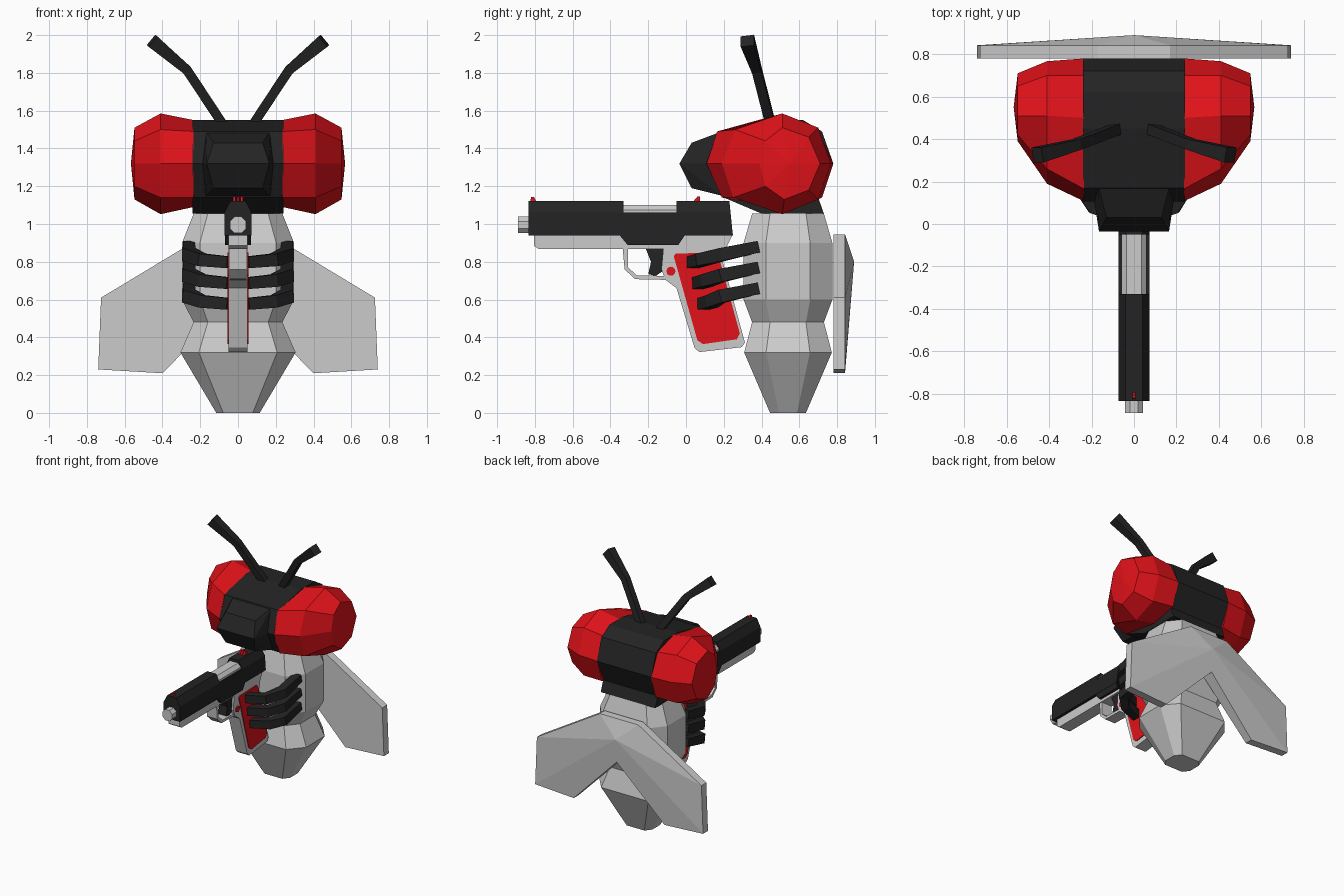
import bpy, bmesh, math
from mathutils import Vector

if "Cube" in bpy.data.objects:
    bpy.data.objects.remove(bpy.data.objects["Cube"])


def material(name, rgb):
    m = bpy.data.materials.new(name)
    m.diffuse_color = (*rgb, 1)
    m.use_nodes = True
    m.node_tree.nodes["Principled BSDF"].inputs["Base Color"].default_value = m.diffuse_color
    return m


BLACK = material("black", (0.017, 0.017, 0.018))
RED = material("red", (0.75, 0.006, 0.01))


def finish(name, bm, mat):
    bmesh.ops.recalc_face_normals(bm, faces=bm.faces[:])
    me = bpy.data.meshes.new(name)
    bm.to_mesh(me)
    bm.free()
    ob = bpy.data.objects.new(name, me)
    bpy.context.collection.objects.link(ob)
    if mat:
        me.materials.append(mat)
    return ob


def loft(name, rings, mat=None, tip=None):
    """Skin a list of equal-length rings, closed by caps or a fan to a tip."""
    bm = bmesh.new()
    vs = [[bm.verts.new(p) for p in r] for r in rings]
    n = len(vs[0])
    for a, b in zip(vs, vs[1:]):
        for i in range(n):
            j = (i + 1) % n
            bm.faces.new((a[i], a[j], b[j], b[i]))
    bm.faces.new(vs[0])
    if tip:
        t = bm.verts.new(tip)
        for i in range(n):
            bm.faces.new((vs[-1][i], vs[-1][(i + 1) % n], t))
    else:
        bm.faces.new(vs[-1])
    return finish(name, bm, mat)


def prism(name, yz, w, mat=None, x=0):
    """Side-view outline extruded across x with half width w."""
    return loft(name, [[(x + s * w, y, z) for y, z in yz] for s in (-1, 1)], mat)


def along_y(name, half, y0, y1, mat=None):
    """Symmetric front-view section extruded from y0 to y1."""
    sec = half + [(-x, z) for x, z in reversed(half)]
    return loft(name, [[(x, y, z) for x, z in sec] for y in (y0, y1)], mat)


def hull(name, pts, mat=None):
    bm = bmesh.new()
    for p in pts:
        bm.verts.new(p)
    bmesh.ops.convex_hull(bm, input=bm.verts[:])
    return finish(name, bm, mat)


def bar(name, path, sizes, mat):
    """Square bar following a path."""
    path = [Vector(p) for p in path]
    rings = []
    for i, p in enumerate(path):
        d = (path[min(i + 1, len(path) - 1)] - path[max(i - 1, 0)]).normalized()
        ref = Vector((0, 0, 1)) if abs(d.z) < 0.6 else Vector((0, 1, 0))
        u = d.cross(ref).normalized()
        v = d.cross(u)
        h = sizes[i] / 2
        rings.append([p + u * a * h + v * b * h
                      for a, b in ((-1, -1), (1, -1), (1, 1), (-1, 1))])
    return loft(name, rings, mat)


# Eight-sided segmented body: z, half width, half depth
rings = []
for z, a, b in ((0, .115, .095), (.32, .305, .232), (.48, .235, .19), (.6, .297, .235),
                (.9, .297, .235), (1.055, .235, .19)):
    f, s = .68 * a, .5 * b
    rings.append([(x, .54 + y, z) for x, y in (
        (-f, -b), (f, -b), (a, -s), (a, s), (f, b), (-f, b), (-a, s), (-a, -s))])
loft("body", rings)

# Head band, with neck underneath
prism("head", [(.105, 1.32), (.17, 1.49), (.45, 1.55), (.62, 1.55), (.72, 1.49), (.78, 1.32),
               (.70, 1.14), (.73, 1.055), (.40, 1.055), (.2, 1.14)], .24, BLACK)
hull("snout", [(s * x, y, z) for s in (-1, 1) for x, y, z in (
    (.2, .19, 1.32), (.17, .19, 1.49), (.17, .19, 1.15),
    (.13, .03, 1.43), (.165, -.035, 1.32), (.13, .03, 1.19))], BLACK)

# Eyes and antennae
eye_in = [(.107, 1.32), (.165, 1.49), (.5, 1.55), (.7, 1.49), (.78, 1.32), (.72, 1.14),
          (.51, 1.09), (.19, 1.14)]
eye_mid = [(.19, 1.32), (.26, 1.5), (.51, 1.585), (.7, 1.51), (.767, 1.32), (.7, 1.13),
           (.51, 1.052), (.25, 1.14)]
eye_out = [(.39, 1.32), (.42, 1.44), (.51, 1.51), (.65, 1.46), (.71, 1.32), (.65, 1.18),
           (.52, 1.13), (.42, 1.2)]
for s, side in ((1, "right"), (-1, "left")):
    loft("eye_" + side, [[(s * x, y, z) for y, z in r] for x, r in (
        (.235, eye_in), (.41, eye_mid), (.548, eye_out))], RED, tip=(s * .567, .55, 1.32))
    bar("antenna_" + side, [(s * .075, .45, 1.52), (s * .27, .375, 1.815),
                            (s * .455, .325, 1.97)], (.05, .05, .072), BLACK)
    # Three bent legs gripping the handle
    for i in range(3):
        dz, dy = -.11 * i, .028 * i
        bar(f"leg_{side}_{i + 1}", [(s * .26, .385, .88 + dz), (s * .26, .19, .838 + dz),
                                    (s * .19, .08 + dy, .81 + dz), (s * .05, .035 + dy, .797 + dz)],
            (.062, .07, .066, .062), BLACK)

# Wings: one plate with a raised ridge on the back
for s, side in ((1, "right"), (-1, "left")):
    bm = bmesh.new()
    edge = [(0, .945), (.17, .945), (.725, .61), (.74, .23), (.4, .21), (0, .615)]
    fr = [bm.verts.new((s * x, .78, z)) for x, z in edge]
    bk = [bm.verts.new((s * x, .842, z)) for x, z in edge]
    bk[5].co.y = .872
    ridge = bm.verts.new((0, .89, .8))
    for i in range(5):
        bm.faces.new((fr[i], fr[i + 1], bk[i + 1], bk[i]))
    bm.faces.new(fr)
    for q in ((0, 1), (1, 2), (2, 3)):
        bm.faces.new((ridge, bk[q[0]], bk[q[1]]))
    bm.faces.new((ridge, bk[3], bk[4], bk[5]))
    bm.faces.new((fr[0], bk[0], ridge, bk[5], fr[5]))
    finish("wing_" + side, bm, None)

# Pistol slide: chamfered front, cut-away middle, slanted rear
top = [(.072, .94), (.072, 1.06), (.04, 1.122)]
along_y("slide_front", top, -.835, -.33, BLACK)
along_y("slide_middle", [(.072, .94), (.072, 1.06)], -.33, -.05, BLACK)
along_y("barrel_cover", [(.06, 1.0), (.06, 1.075), (.035, 1.1)], -.335, -.045)
hull("slide_rear", [(s * x, y, z) for s in (-1, 1) for x, z in top
                    for y in (-.05, .248 - (z - .94) * .1)], BLACK)
prism("slide_lower", [(-.36, .95), (-.31, .89), (-.04, .89), (.0, .95)], .07, BLACK)
loft("muzzle", [[(.047 * math.cos(t), y, .995 + .047 * math.sin(t))
                 for t in [math.pi / 8 + k * math.pi / 4 for k in range(8)]]
                for y in (-.89, -.8)])

# Frame, handle and trigger guard
prism("frame", [(-.805, .95), (-.805, .885), (-.78, .868), (.21, .868), (.25, .95)], .05)
prism("handle", [(-.12, .87), (-.13, .76), (-.11, .705), (-.05, .66), (.045, .345), (.07, .322),
                 (.295, .348), (.312, .372), (.195, .8), (.21, .87)], .05)
prism("trigger_guard", [(-.335, .87), (-.325, .76), (-.27, .708), (-.1, .704), (-.1, .725),
                        (-.26, .728), (-.307, .77), (-.308, .87)], .045)
prism("trigger", [(-.215, .875), (-.185, .8), (-.2, .735), (-.16, .725), (-.11, .76),
                  (-.115, .875)], .035, BLACK)
prism("grip_panel", [(-.065, .83), (-.055, .843), (.155, .85), (.172, .835), (.285, .42),
                     (.27, .39), (.09, .364), (.06, .385)], .056, RED)
prism("button", [(-.08 + .024 * math.cos(k * math.pi / 6), .75 + .024 * math.sin(k * math.pi / 6))
                 for k in range(12)], .056, RED)

# Sights
prism("front_sight", [(-.825, 1.115), (-.82, 1.143), (-.805, 1.143), (-.79, 1.115)], .006, RED)
for x in (-.02, 0, .02):
    prism("rear_sight", [(.035, 1.115), (.06, 1.145), (.075, 1.145), (.075, 1.115)], .007, RED, x)
